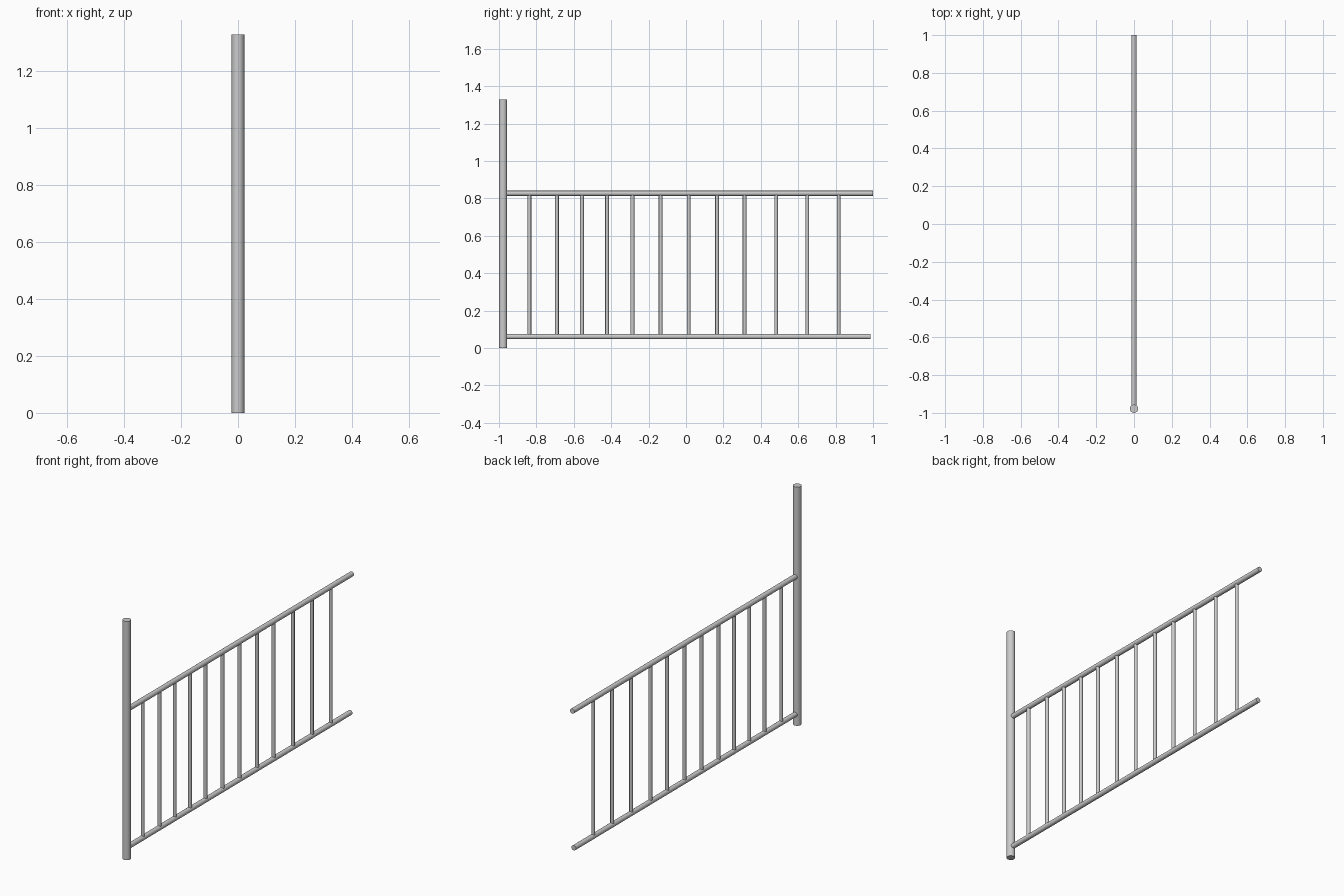
import bpy, math
from mathutils import Vector

if "Cube" in bpy.data.objects:
    bpy.data.objects.remove(bpy.data.objects["Cube"])


def rod(name, start, end, radius, sides=24):
    """Capped round bar between two points."""
    a, b = Vector(start), Vector(end)
    bpy.ops.mesh.primitive_cylinder_add(vertices=sides, radius=radius,
                                        depth=(b - a).length, location=(a + b) / 2)
    ob = bpy.context.object
    ob.name = name
    ob.rotation_euler = (b - a).to_track_quat('Z', 'Y').to_euler()
    bpy.ops.object.shade_smooth_by_angle(angle=math.radians(35))
    return ob


POST_Y, TOP_Z, BOTTOM_Z = -0.978, 0.827, 0.061

# Tall end post
rod("end_post", (0, POST_Y, 0), (0, POST_Y, 1.328), 0.022, 32)

# Horizontal rails
rod("top_rail", (0, POST_Y + 0.012, TOP_Z), (0, 1.0, TOP_Z), 0.0138)
rod("bottom_rail", (0, POST_Y + 0.012, BOTTOM_Z), (0, 0.987, BOTTOM_Z), 0.0138)

# Upright balusters, spaced unevenly
baluster_y = (-0.837, -0.69, -0.556, -0.422, -0.286, -0.136,
              0.014, 0.166, 0.313, 0.482, 0.649, 0.816)
for i, y in enumerate(baluster_y, 1):
    rod(f"baluster_{i:02d}", (0, y, BOTTOM_Z + 0.008), (0, y, TOP_Z - 0.008), 0.0098)
